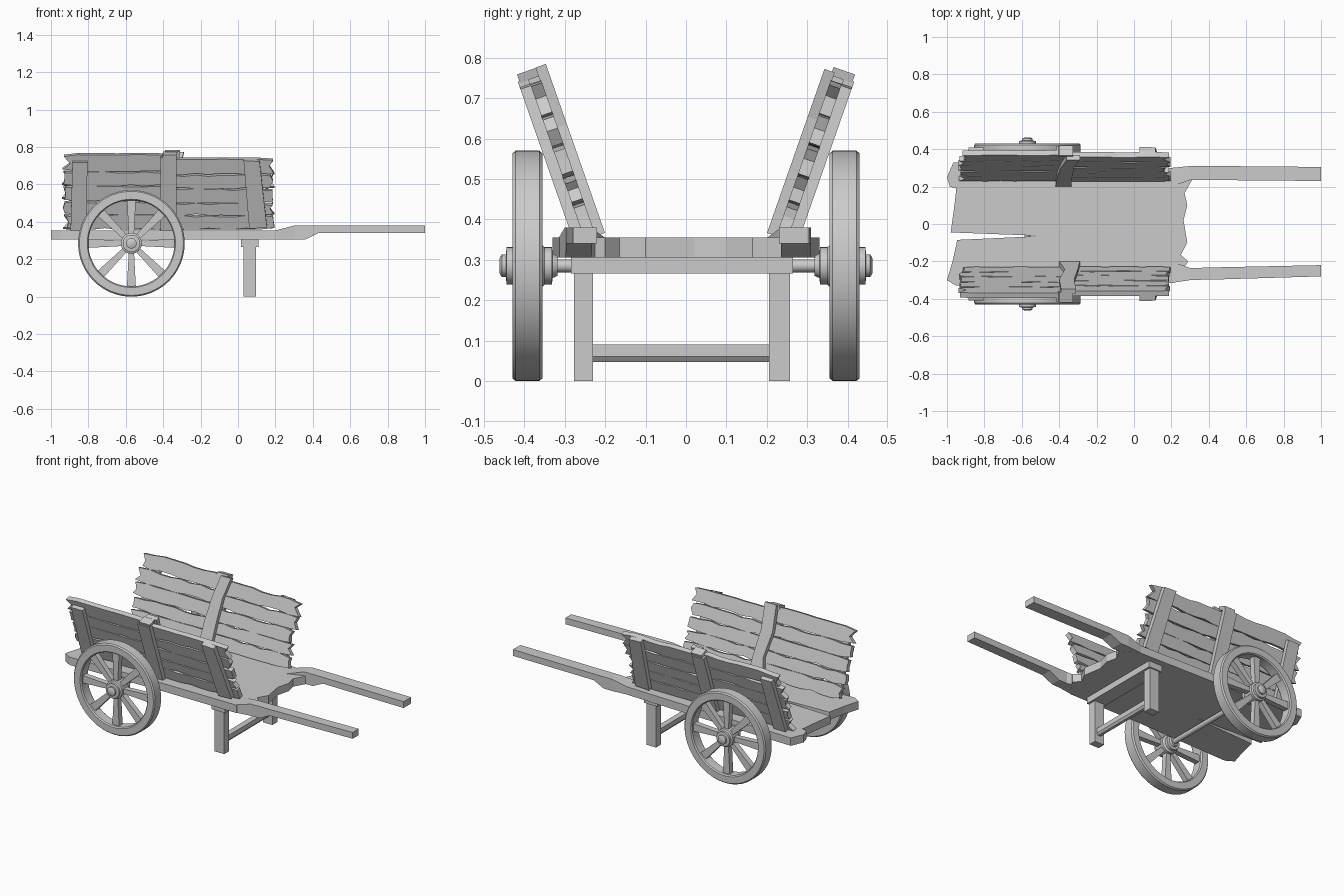
import bpy, bmesh, math, random
from mathutils import Matrix, Vector

cube = bpy.data.objects.get("Cube")
if cube:
    bpy.data.objects.remove(cube)
random.seed(4)

wood = bpy.data.materials.new("weathered grey wood")
wood.use_nodes = True
wood.diffuse_color = (0.6, 0.6, 0.6, 1)
wood.node_tree.nodes["Principled BSDF"].inputs["Base Color"].default_value = (0.6, 0.6, 0.6, 1)


def finish(name, bm, smooth=False):
    bmesh.ops.recalc_face_normals(bm, faces=bm.faces)
    mesh = bpy.data.meshes.new(name)
    bm.to_mesh(mesh)
    bm.free()
    mesh.materials.append(wood)
    if smooth:
        mesh.shade_smooth()
        mesh.set_sharp_from_angle(angle=math.radians(35))
    obj = bpy.data.objects.new(name, mesh)
    bpy.context.collection.objects.link(obj)
    return obj


def loft(name, rings, closed=False, smooth=False):
    """Skin consecutive rings of points, capping the ends or closing the loop."""
    bm = bmesh.new()
    rows = [[bm.verts.new(p) for p in ring] for ring in rings]
    n = len(rows[0])
    pairs = list(zip(rows, rows[1:])) + ([(rows[-1], rows[0])] if closed else [])
    for a, b in pairs:
        for i in range(n):
            j = (i + 1) % n
            bm.faces.new((a[i], a[j], b[j], b[i]))
    if not closed:
        bm.faces.new(rows[0])
        bm.faces.new(rows[-1])
    return finish(name, bm, smooth)


def prism(name, outline, w0, w1, mat):
    return loft(name, [[mat @ Vector((u, v, w)) for u, v in outline] for w in (w0, w1)])


def box(name, x0, x1, y0, y1, z0, z1):
    return prism(name, [(x0, y0), (x1, y0), (x1, y1), (x0, y1)], z0, z1, Matrix())


def lathe(name, profile, x, z, closed=False, segs=48):
    rings = [[(x + r * math.cos(math.tau * i / segs), y, z + r * math.sin(math.tau * i / segs))
              for i in range(segs)] for r, y in profile]
    return loft(name, rings, closed, True)


def frame(u, v, w, origin):
    return Matrix((u, v, w)).transposed().to_4x4() if origin is None else \
        Matrix.Translation(origin) @ Matrix((u, v, w)).transposed().to_4x4()


# Cart bed with splintered ends and a long split
bed = [(-1, -0.30), (-0.97, -0.2), (-0.945, -0.085), (-0.53, -0.066), (-0.53, -0.062),
       (-0.98, -0.045), (-0.96, 0.1), (-0.95, 0.19), (-0.985, 0.2), (-1, 0.25),
       (-0.965, 0.33), (-0.3, 0.315), (0.2, 0.30), (0.31, 0.235), (0.27, 0.165),
       (0.285, 0.1), (0.265, 0.02), (0.285, -0.1), (0.25, -0.165), (0.29, -0.2),
       (0.21, -0.315), (-0.3, -0.315), (-0.95, -0.33)]
prism("bed", bed, 0.305, 0.355, Matrix())

# Pulling shafts, stepping up from the bed
heights = [(0.2, 0.306, 0.354), (0.3, 0.306, 0.38), (0.36, 0.306, 0.38),
           (0.43, 0.34, 0.38), (1.0, 0.34, 0.38)]
widths = {"left_shaft": [(0.2, 0.3), (0.235, 0.31), (0.235, 0.31), (0.235, 0.31), (0.23, 0.305)],
          "right_shaft": [(-0.315, -0.2), (-0.3, -0.235), (-0.298, -0.234),
                          (-0.297, -0.232), (-0.28, -0.22)]}
for name, spans in widths.items():
    loft(name, [[(x, a, z0), (x, b, z0), (x, b, z1), (x, a, z1)]
                for (x, z0, z1), (a, b) in zip(heights, spans)])

# Prop stand
box("stand_beam", 0.015, 0.11, -0.285, 0.265, 0.266, 0.305)
box("right_leg", 0.03, 0.097, -0.277, -0.23, 0, 0.266)
box("left_leg", 0.03, 0.097, 0.205, 0.257, 0, 0.266)
loft("stand_stretcher", [[(0.045, y, 0.09), (0.045, y, 0.06), (0.055, y, 0.047),
                          (0.072, y, 0.047), (0.082, y, 0.06), (0.082, y, 0.09)]
                         for y in (-0.23, 0.205)])

# Axle and wheels
AX, AZ = -0.57, 0.285
lathe("axle", [(0.016, -0.36), (0.016, 0.36)], AX, AZ, segs=20)
rim = [(0.278, 0.355), (0.285, 0.363), (0.285, 0.422), (0.278, 0.43),
       (0.236, 0.43), (0.23, 0.422), (0.23, 0.363), (0.236, 0.355)]
hub = [(0.025, 0.318), (0.03, 0.33), (0.046, 0.332), (0.046, 0.35), (0.056, 0.36),
       (0.056, 0.425), (0.046, 0.43), (0.046, 0.444), (0.028, 0.446),
       (0.028, 0.456), (0.018, 0.462)]
for side, s in (("left", 1), ("right", -1)):
    lathe(side + "_wheel_rim", [(r, s * y) for r, y in rim], AX, AZ, True, 64)
    lathe(side + "_wheel_hub", [(r, s * y) for r, y in hub], AX, AZ, segs=32)
    for k in range(8):
        a = math.tau * k / 8
        m = frame((math.cos(a), 0, math.sin(a)), (-math.sin(a), 0, math.cos(a)),
                  (0, s, 0), (AX, 0, AZ))
        prism(f"{side}_wheel_spoke_{k + 1}",
              [(0.045, -0.014), (0.235, -0.024), (0.235, 0.024), (0.045, 0.014)],
              0.375, 0.41, m)


def splintered(u0, u1, v0, v1, jag0, jag1):
    """Plank outline with ragged ends, tapered corners and shallow splits."""
    def dent(edge):
        return random.choice((0.0, 0.001, 0.002, 0.009)) if not edge else random.uniform(0.002, 0.014)
    n, h = 8, v1 - v0
    us = [u0 + (u1 - u0) * i / n for i in range(n + 1)]
    low, high = [], []
    for i, u in enumerate(us):
        ragged = (i == 0 and jag0) or (i == n and jag1)
        jitter = random.uniform(-0.018, 0.018) if ragged else 0
        low.append((u + jitter, v0 + dent(ragged)))
        high.append((u + jitter * 0.5, v1 - dent(ragged)))
    end = [(u1 + (random.uniform(-0.03, 0.01) if jag1 else 0), v0 + h * 0.55)]
    start = [(u0 + (random.uniform(-0.01, 0.03) if jag0 else 0), v0 + h * 0.45)]
    return low + end + high[::-1] + start


# Leaning side panels: planks, outer battens and a bent inner batten
tilt = math.radians(19.3)
sn, cs = math.sin(tilt), math.cos(tilt)
rows = [0.005, 0.09, 0.165, 0.25, 0.335, 0.43]
inner = {"right": [(-0.40, -0.005), (-0.29, -0.005), (-0.30, 0.12), (-0.32, 0.28), (-0.31, 0.438),
                   (-0.39, 0.438), (-0.40, 0.28), (-0.37, 0.12)],
         "left": [(-0.42, -0.005), (-0.335, -0.005), (-0.33, 0.16), (-0.32, 0.3), (-0.29, 0.425),
                  (-0.36, 0.425), (-0.39, 0.3), (-0.41, 0.16)]}
for side, s in (("left", 1), ("right", -1)):
    m = frame((1, 0, 0), (0, s * sn, cs), (0, -s * cs, sn), (0, s * 0.24, 0.358))
    for k, (v0, v1) in enumerate(zip(rows, rows[1:])):
        drop = 0.94
        prism(f"{side}_rear_plank_{k + 1}",
              splintered(-0.925, -0.36, v0, v1, True, False), -0.015, 0.014, m)
        prism(f"{side}_front_plank_{k + 1}",
              splintered(-0.36, 0.18, v0 * drop, v1 * drop, False, True), -0.013, 0.016, m)
    battens = {"rear": [(-0.895, 0.01), (-0.81, 0.01), (-0.805, 0.395), (-0.885, 0.395)],
               "middle": [(-0.415, 0.0), (-0.33, 0.0), (-0.33, 0.42), (-0.415, 0.42)],
               "front": [(0.06, 0.02), (0.155, 0.025), (0.115, 0.4), (0.03, 0.405)]}
    for part, outline in battens.items():
        prism(f"{side}_{part}_batten", outline, -0.04, -0.013, m)
    prism(side + "_inner_batten", inner[side], 0.013, 0.04, m)
    # Block bridging the two middle battens over the panel's top
    prism(side + "_batten_cap", [(-0.405, 0.415), (-0.33, 0.415), (-0.325, 0.437), (-0.4, 0.437)],
          -0.036, 0.02, m)
